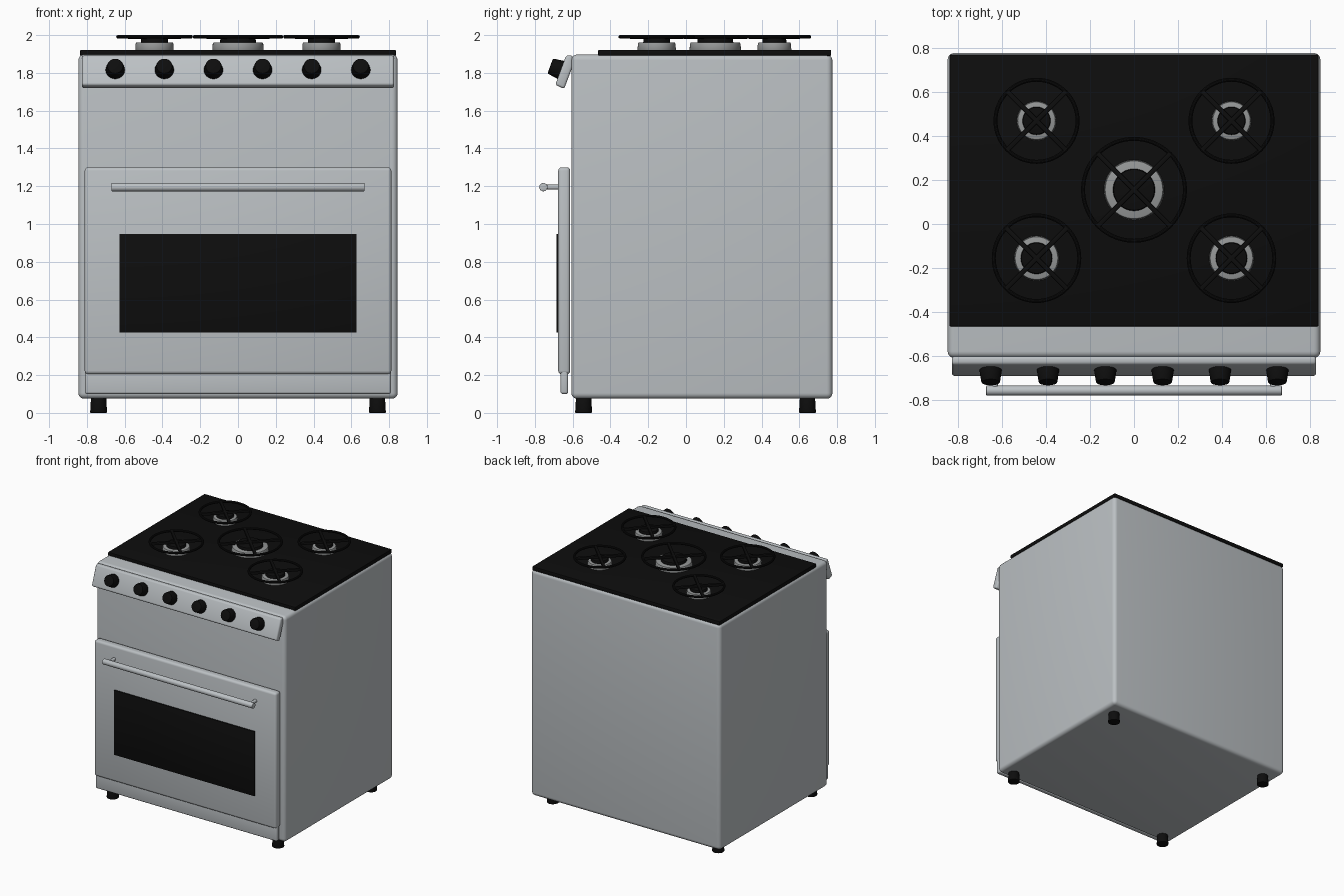
import bpy, math
from mathutils import Vector

if "Cube" in bpy.data.objects:
    bpy.data.objects.remove(bpy.data.objects["Cube"])


def material(name, rgb):
    m = bpy.data.materials.new(name)
    m.diffuse_color = (*rgb, 1)
    m.use_nodes = True
    m.node_tree.nodes["Principled BSDF"].inputs["Base Color"].default_value = m.diffuse_color
    return m


STEEL = material("brushed steel", (0.50, 0.53, 0.55))
BURNER = material("burner grey", (0.30, 0.31, 0.31))
BLACK = material("black enamel", (0.004, 0.004, 0.004))


def finish(o, name, mat, bevel=0, segs=3):
    o.name = name
    o.data.materials.clear()
    o.data.materials.append(mat)
    if bevel:
        b = o.modifiers.new("bevel", "BEVEL")
        b.width, b.segments, b.limit_method = bevel, segs, "ANGLE"
    bpy.ops.object.select_all(action="DESELECT")
    o.select_set(True)
    bpy.context.view_layer.objects.active = o
    if bevel:
        bpy.ops.object.modifier_apply(modifier="bevel")
    bpy.ops.object.shade_smooth_by_angle(angle=math.radians(35))
    return o


def box(name, mat, x, y, z, bevel=0, segs=3):
    """Box from (min, max) ranges."""
    bpy.ops.mesh.primitive_cube_add(size=1)
    o = bpy.context.object
    for v in o.data.vertices:
        v.co = [(r[0] + r[1]) / 2 + c * (r[1] - r[0]) for r, c in zip((x, y, z), v.co)]
    return finish(o, name, mat, bevel, segs)


def rod(name, mat, a, b, r1, r2=None, bevel=0, verts=32):
    """Round bar or cone from point a to point b."""
    a, b = Vector(a), Vector(b)
    bpy.ops.mesh.primitive_cone_add(vertices=verts, radius1=r1, radius2=r1 if r2 is None else r2,
                                    depth=(b - a).length, location=(a + b) / 2)
    o = bpy.context.object
    o.rotation_euler = (b - a).to_track_quat("Z", "Y").to_euler()
    return finish(o, name, mat, bevel, 2)


# Body and cooktop plate
box("body", STEEL, (-0.845, 0.845), (-0.607, 0.775), (0.075, 1.897), 0.03, 5)
box("cooktop", BLACK, (-0.836, 0.836), (-0.465, 0.768), (1.89, 1.922), 0.005, 2)

# Slanted control panel, extruded from its side profile
profile = [(-0.60, 1.892), (-0.635, 1.892), (-0.692, 1.737), (-0.645, 1.715), (-0.60, 1.835)]
n = len(profile)
verts = [(x, y, z) for x in (-0.826, 0.826) for y, z in profile]
faces = [tuple(range(n)), tuple(range(2 * n - 1, n - 1, -1))]
faces += [(i, i + n, (i + 1) % n + n, (i + 1) % n) for i in range(n)]
mesh = bpy.data.meshes.new("control_panel")
mesh.from_pydata(verts, [], faces)
panel = bpy.data.objects.new("control_panel", mesh)
bpy.context.collection.objects.link(panel)
panel.select_set(True)
bpy.context.view_layer.objects.active = panel
bpy.ops.object.mode_set(mode="EDIT")
bpy.ops.mesh.select_all(action="SELECT")
bpy.ops.mesh.normals_make_consistent(inside=False)
bpy.ops.object.mode_set(mode="OBJECT")
finish(panel, "control_panel", STEEL, 0.012)

# Knobs, pointing out of the slanted panel
out = Vector((0, -0.938, -0.0)) + Vector((0, 0, 0.345))
out = Vector((0, -0.938, 0.345))
for i in range(6):
    base = Vector((-0.65 + 0.26 * i, -0.655, 1.813))
    rod(f"knob_{i + 1}", BLACK, base, base + out * 0.068, 0.052, 0.042, 0.005)

# Oven door, lower drawer and window
box("oven_door", STEEL, (-0.812, 0.812), (-0.677, -0.613), (0.205, 1.30), 0.018)
box("lower_drawer", STEEL, (-0.81, 0.81), (-0.664, -0.624), (0.10, 0.26), 0.012)
box("door_window", BLACK, (-0.628, 0.628), (-0.686, -0.67), (0.425, 0.948), 0.004, 2)

# Door handle
rod("door_handle", STEEL, (-0.67, -0.755, 1.195), (0.67, -0.755, 1.195), 0.022, bevel=0.003)
for side, s in (("left", -1), ("right", 1)):
    rod(f"handle_post_{side}", STEEL, (0.63 * s, -0.755, 1.195), (0.63 * s, -0.665, 1.195), 0.013, verts=16)

# Feet
for side, s in (("left", -1), ("right", 1)):
    for end, y in (("front", -0.542), ("back", 0.643)):
        rod(f"foot_{end}_{side}", BLACK, (0.738 * s, y, 0), (0.738 * s, y, 0.085), 0.045, 0.04, 0.004)

# Burners: x, y, base radius, cap radius, grate radius
burners = [(-0.442, 0.468, 0.09, 0.064, 0.195), (0.442, 0.468, 0.09, 0.064, 0.195),
           (-0.442, -0.155, 0.102, 0.072, 0.203), (0.442, -0.155, 0.102, 0.072, 0.203),
           (0, 0.155, 0.137, 0.096, 0.24)]
for i, (x, y, rb, rc, rg) in enumerate(burners, 1):
    rod(f"burner_base_{i}", BURNER, (x, y, 1.915), (x, y, 1.962), rb, rb * 0.97, 0.008, 48)
    rod(f"burner_cap_{i}", BLACK, (x, y, 1.955), (x, y, 1.984), rc, rc * 0.97, 0.004, 48)
    bpy.ops.mesh.primitive_torus_add(major_radius=rg - 0.009, minor_radius=0.009, major_segments=64,
                                     minor_segments=10, location=(x, y, 1.991))
    finish(bpy.context.object, f"grate_ring_{i}", BLACK)
    # crossed grate bars on the diagonals
    for k in (1, 3):
        bar = box(f"grate_bar_{i}_{k}", BLACK, (-rg + 0.009, rg - 0.009), (-0.011, 0.011), (1.98, 2.0), 0.004, 2)
        bar.location = (x, y, 0)
        bar.rotation_euler.z = k * math.pi / 4
